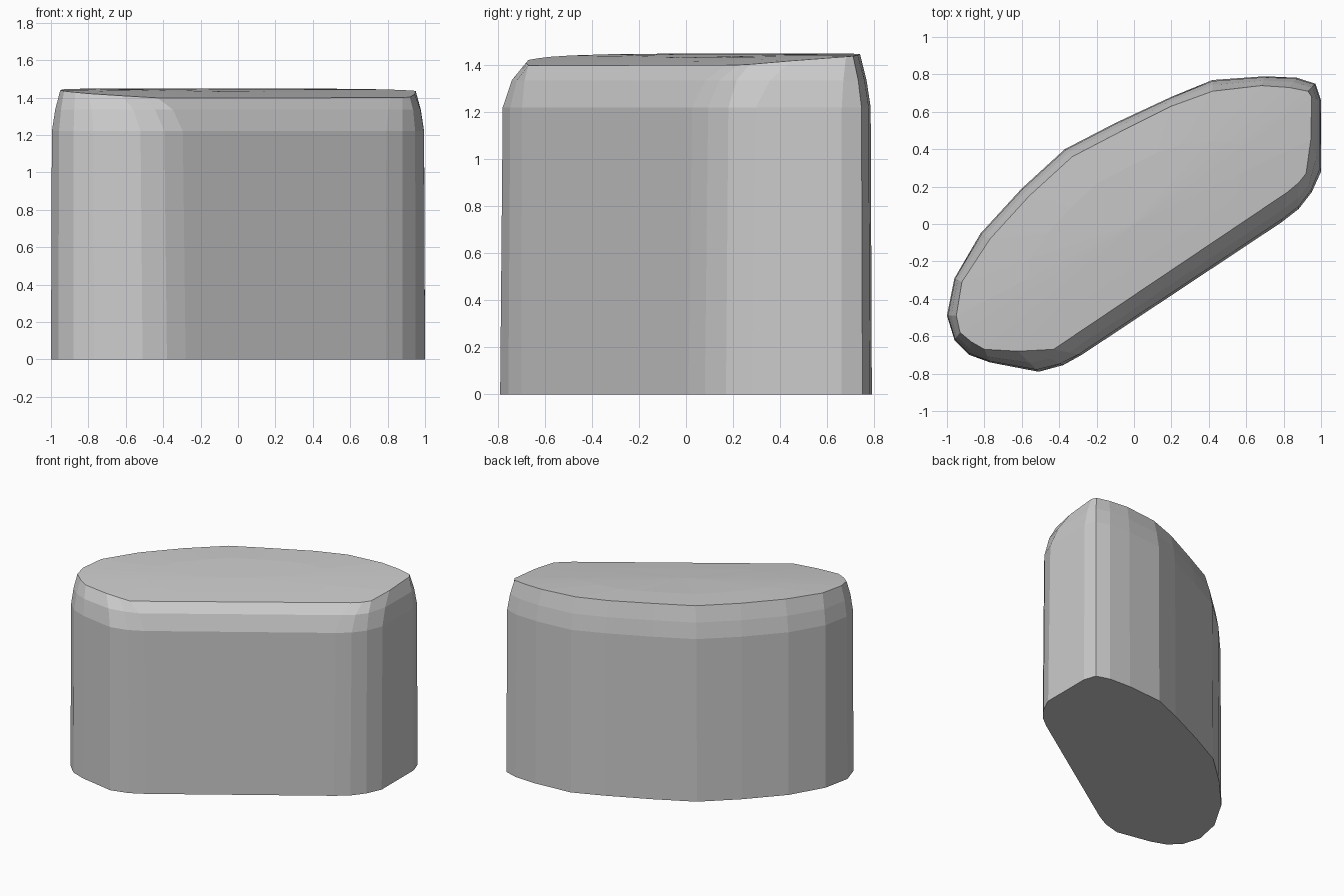
import bpy, bmesh
from math import sin, pi

if "Cube" in bpy.data.objects:
    bpy.data.objects.remove(bpy.data.objects["Cube"])

# Footprint and top rim outlines, counter-clockwise with matching points
base = [(-.28, -.70), (.79, .01), (.88, .08), (.95, .17), (1, .28), (1, .66),
        (.97, .75), (.87, .782), (.70, .79), (.42, .77), (.20, .68), (-.10, .54),
        (-.37, .40), (-.60, .19), (-.82, -.05), (-.96, -.29), (-1, -.49),
        (-.96, -.62), (-.88, -.70), (-.77, -.74), (-.51, -.79), (-.38, -.755)]
rim = [(-.43, -.67), (.82, .17), (.88, .22), (.92, .27), (.945, .45), (.95, .68),
       (.93, .71), (.83, .73), (.68, .74), (.42, .71), (.20, .63), (-.08, .49),
       (-.33, .36), (-.56, .15), (-.77, -.08), (-.92, -.31), (-.95, -.49),
       (-.93, -.58), (-.87, -.63), (-.80, -.67), (-.62, -.68), (-.52, -.675)]


def crown(x, y):
    """Top height, rising from the straight front edge to the curved back."""
    d = (y + .70 - .664 * (x + .28)) * .833
    return 1.385 + .063 * sin(min(1, max(0, d / .8)) * pi / 2)


def ring(bm, f, drop, scale=1, z=None):
    out = []
    for (ax, ay), (bx, by) in zip(base, rim):
        x, y = (ax + (bx - ax) * f) * scale, (ay + (by - ay) * f) * scale
        out.append(bm.verts.new((x, y, crown(x, y) - drop if z is None else z)))
    return out


# Tapered body with rounded shoulder and gently crowned top
bm = bmesh.new()
rings = [ring(bm, 0, 0, z=0), ring(bm, .1, 0, z=1.22), ring(bm, .45, 0, z=1.335),
         ring(bm, 1, 0), ring(bm, 1, 0, .6)]
n = len(base)
for lo, hi in zip(rings, rings[1:]):
    for i in range(n):
        j = (i + 1) % n
        bm.faces.new((lo[i], lo[j], hi[j], hi[i]))
centre = bm.verts.new((0, 0, crown(0, 0)))
for i in range(n):
    bm.faces.new((rings[-1][i], rings[-1][(i + 1) % n], centre))
bm.faces.new(rings[0][::-1])
bmesh.ops.recalc_face_normals(bm, faces=bm.faces)

mesh = bpy.data.meshes.new("rounded_block")
bm.to_mesh(mesh)
bm.free()
block = bpy.data.objects.new("rounded_block", mesh)
bpy.context.collection.objects.link(block)
